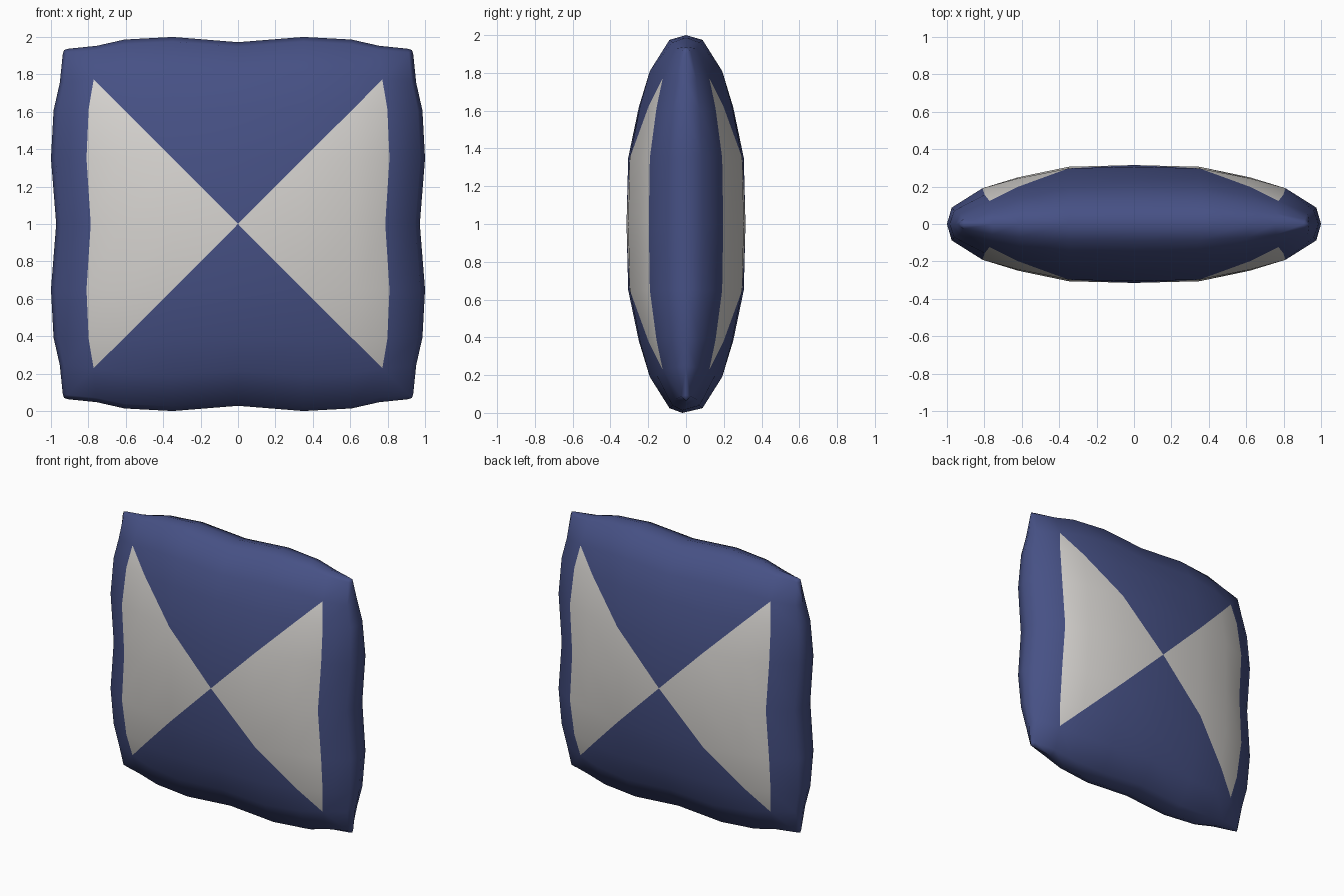
import bpy, bmesh

if "Cube" in bpy.data.objects:
    bpy.data.objects.remove(bpy.data.objects["Cube"])

# Cushion grid rings, counted from the centre out to the seam
RING = [0.0, 0.35, 0.625, 0.81, 0.975, 1.0]      # distance from centre
PUFF = [0.315, 0.306, 0.25, 0.197, 0.09, 0.0]    # half thickness
WAVE = [0.972, 1.0, 0.986, 0.953, 0.937, 0.93]   # pinch along each side
PULL = [0.0, 0.0, 0.4, 1.0, 1.0, 1.0]            # how strongly a ring is pinched
N = 5


def material(name, rgb):
    m = bpy.data.materials.new(name)
    m.diffuse_color = (*rgb, 1.0)
    m.use_nodes = True
    m.node_tree.nodes["Principled BSDF"].inputs["Base Color"].default_value = m.diffuse_color
    return m


def along(i, j):
    """Signed position of ring i, pinched according to ring j across it."""
    a, b = abs(i), abs(j)
    d = RING[a] * (1 - (1 - WAVE[b]) * PULL[a])
    return d if i >= 0 else -d


bm = bmesh.new()
verts = {}


def vert(i, j, side):
    on_seam = max(abs(i), abs(j)) == N
    key = (i, j, 0 if on_seam else side)
    if key not in verts:
        y = 0.0 if on_seam else side * PUFF[abs(i)] * PUFF[abs(j)] / PUFF[0]
        if j == -N and abs(i) < 3:
            y -= 0.02                            # bottom seam sags forward
        verts[key] = bm.verts.new((along(i, j), y, 1 + along(j, i)))
    return verts[key]


def panel(corners, side):
    """One face; side triangles inside the border are pale."""
    f = bm.faces.new([vert(i, j, side) for i, j in corners])
    ci = sum(abs(i) for i, j in corners)
    cj = sum(abs(j) for i, j in corners)
    inside = max(max(abs(i), abs(j)) for i, j in corners) <= 3
    f.material_index = 1 if inside and ci > cj else 0
    f.smooth = True


# Front and back skins, with cells on the diagonals split along them
for side in (-1, 1):
    for i in range(-N, N):
        for j in range(-N, N):
            a, b, c, d = (i, j), (i + 1, j), (i + 1, j + 1), (i, j + 1)
            if i == j:
                panel((a, b, c), side)
                panel((a, c, d), side)
            elif i + j == -1:
                panel((a, b, d), side)
                panel((b, c, d), side)
            else:
                panel((a, b, c, d), side)

bmesh.ops.recalc_face_normals(bm, faces=bm.faces[:])
mesh = bpy.data.meshes.new("cushion")
bm.to_mesh(mesh)
bm.free()
mesh.materials.append(material("navy blue", (0.062, 0.082, 0.235)))
mesh.materials.append(material("pale grey", (0.68, 0.66, 0.635)))
cushion = bpy.data.objects.new("cushion", mesh)
bpy.context.collection.objects.link(cushion)
